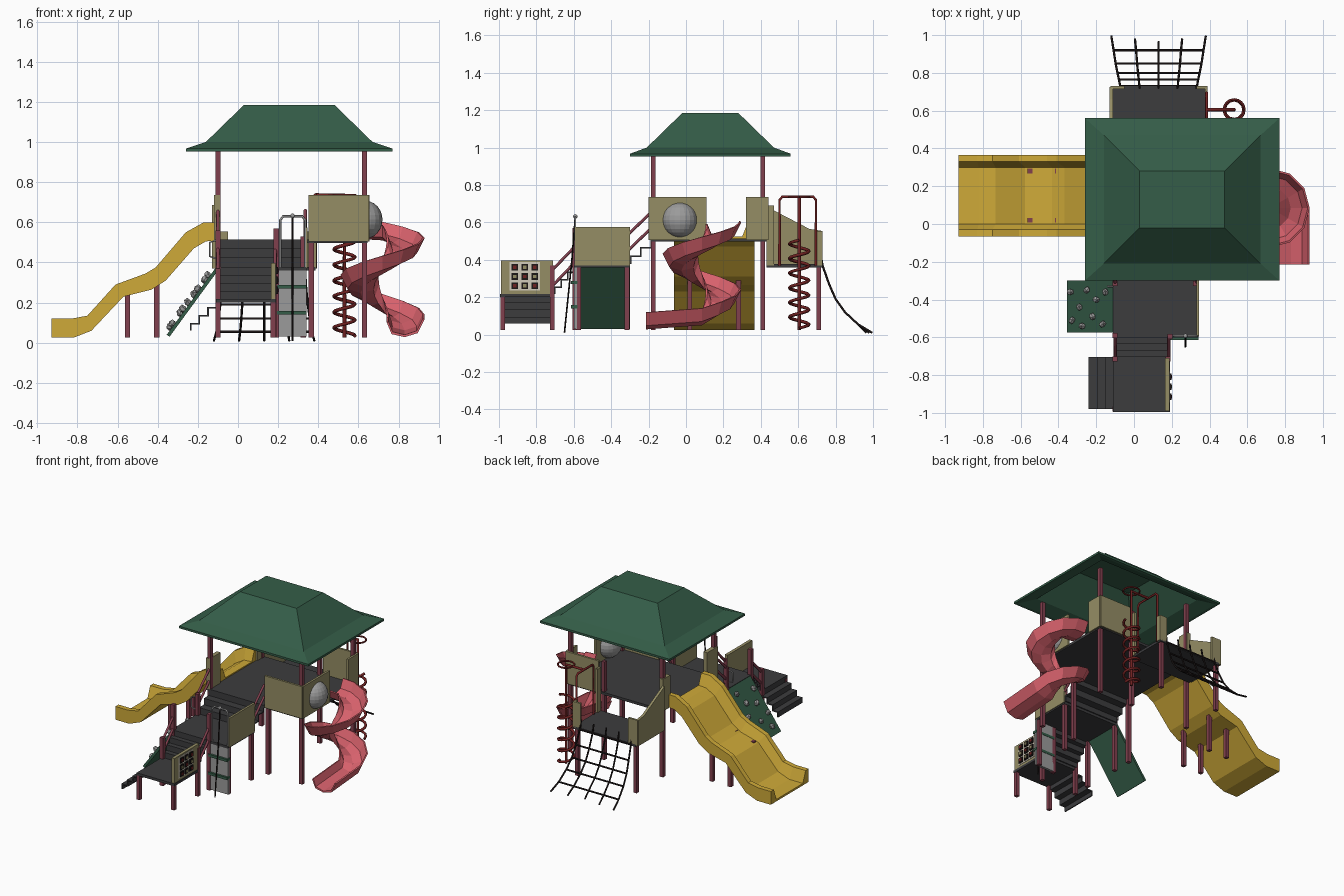
import bpy, bmesh, math
from math import sin, cos, pi, radians
from mathutils import Vector

if "Cube" in bpy.data.objects:
    bpy.data.objects.remove(bpy.data.objects["Cube"])

def mat(name, *rgb):
    m = bpy.data.materials.new(name)
    m.diffuse_color = (*rgb, 1)
    m.use_nodes = True
    m.node_tree.nodes["Principled BSDF"].inputs["Base Color"].default_value = m.diffuse_color
    return m

GREEN = mat("green", .035, .11, .065)
DARK = mat("dark_grey", .045, .045, .048)
TAN = mat("tan", .30, .27, .13)
POST = mat("maroon", .22, .05, .075)
YELLOW = mat("yellow", .62, .40, .04)
PINK = mat("pink", .68, .12, .15)
RED = mat("dark_red", .16, .015, .015)
BLACK = mat("black", .012, .008, .008)
GREY = mat("grey", .33, .33, .33)
WHITE = mat("off_white", .65, .6, .5)

def obj(name, mesh, m):
    o = bpy.data.objects.new(name, mesh)
    bpy.context.collection.objects.link(o)
    mesh.materials.clear()
    mesh.materials.append(m)
    return o

def loft(name, rings, m):
    """Skin closed rings of points and cap both ends."""
    bm = bmesh.new()
    vs = [[bm.verts.new(p) for p in r] for r in rings]
    n = len(vs[0])
    for a, b in zip(vs, vs[1:]):
        for i in range(n):
            bm.faces.new((a[i], a[(i + 1) % n], b[(i + 1) % n], b[i]))
    bm.faces.new(vs[0])
    bm.faces.new(vs[-1][::-1])
    bmesh.ops.recalc_face_normals(bm, faces=bm.faces)
    me = bpy.data.meshes.new(name)
    bm.to_mesh(me)
    bm.free()
    return obj(name, me, m)

def rect(x0, x1, y0, y1, z):
    return [(x0, y0, z), (x1, y0, z), (x1, y1, z), (x0, y1, z)]

def box(name, x0, x1, y0, y1, z0, z1, m):
    return loft(name, [rect(x0, x1, y0, y1, z0), rect(x0, x1, y0, y1, z1)], m)

def tube(name, paths, r, m, res=1):
    """Round bars along one or more polylines."""
    cu = bpy.data.curves.new(name, 'CURVE')
    cu.dimensions, cu.bevel_depth, cu.bevel_resolution, cu.use_fill_caps = '3D', r, res, True
    for pts in paths:
        s = cu.splines.new('POLY')
        s.points.add(len(pts) - 1)
        for sp, p in zip(s.points, pts):
            sp.co = (*p, 1)
    tmp = bpy.data.objects.new(name + "_curve", cu)
    bpy.context.collection.objects.link(tmp)
    bpy.context.view_layer.update()
    me = bpy.data.meshes.new_from_object(tmp.evaluated_get(bpy.context.evaluated_depsgraph_get()))
    bpy.data.objects.remove(tmp)
    return obj(name, me, m)

def post(name, x, y, z1, z0=.025, w=.013):
    return box(name, x - w, x + w, y - w, y + w, z0, z1, POST)

def stairs(name, axis, a0, a1, b0, b1, z0, z1, n):
    """n thin treads with risers, climbing along axis from a0 to a1."""
    run, rise, t = (a1 - a0) / n, (z1 - z0) / (n + 1), .008
    for i in range(n + 1):
        a, z = a0 + i * run, z0 + i * rise
        parts = [("riser", a, a + t, z, z + rise)]
        if i < n:
            parts.append(("tread", a, a + run + t, z + rise - t, z + rise))
        for kind, p, q, u, v in parts:
            span = (b0, b1, p, q) if axis == 'y' else (p, q, b0, b1)
            box(f"{name}_{kind}_{i}", *span, u, v, DARK)

# Roof: hollow two-pitch hip shell
loft("roof", [rect(.045, .465, -.005, .265, 1.17), rect(-.15, .66, -.20, .46, .985),
              rect(-.24, .75, -.28, .54, .952), rect(-.26, .77, -.30, .56, .952),
              rect(-.26, .77, -.30, .56, .967), rect(-.16, .67, -.21, .47, 1.0),
              rect(.03, .48, -.02, .28, 1.185)], GREEN)

# Decks
box("main_deck", -.11, .645, -.19, .43, .497, .515, DARK)
box("middle_deck", -.11, .34, -.60, -.30, .36, .378, DARK)
box("lower_deck", -.11, .19, -.995, -.705, .20, .218, DARK)
box("back_deck", -.11, .385, .43, .73, .36, .378, DARK)

# Posts
for x in (-.10, .63):
    for y in (-.175, .41):
        post("roof_post", x, y, .955)
for x, y, z in [(.365, -.175, .51), (.365, .41, .73), (-.10, .71, .37), (.365, .71, .37),
                (-.10, -.315, .53), (.325, -.315, .53), (-.10, -.59, .56), (.325, -.575, .37),
                (.19, -.595, .57), (-.10, -.715, .37), (.18, -.715, .37),
                (-.10, -.98, .20), (.175, -.98, .20)]:
    post("deck_post", x, y, z)

# Stairs and their sloping handrails
stairs("upper_stair", 'y', -.30, -.19, -.10, .335, .378, .515, 2)
stairs("middle_stair", 'y', -.705, -.60, -.10, .175, .218, .378, 3)
stairs("lower_stair", 'x', -.24, -.11, -.98, -.705, .06, .218, 3)
for xs, y0, y1, z in [((-.10, .335), -.31, -.18, .45), ((-.10, .185), -.715, -.595, .26)]:
    tube("handrails", [[(x, y0, z + d), (x, y1, z + d + .125)] for x in xs for d in (0, .085)],
         .009, POST)

# Tan barrier panels
for name, *d in [("front_panel", .35, .65, -.20, -.185, .505, .735),
                 ("window_panel", .64, .655, -.19, .11, .505, .735),
                 ("right_back_panel", .64, .655, .32, .43, .505, .735),
                 ("rear_panel", .39, .65, .425, .44, .505, .735),
                 ("slide_panel_front", -.12, -.09, -.19, -.07, .505, .735),
                 ("slide_panel_back", -.12, -.09, .35, .43, .505, .735),
                 ("middle_panel", .33, .345, -.595, -.30, .37, .575),
                 ("game_panel", .165, .187, -.99, -.71, .215, .397),
                 ("back_corner_left", -.125, -.05, .715, .73, .37, .555),
                 ("back_corner_right", .33, .39, .715, .73, .37, .555),
                 ("back_side_right", .375, .39, .69, .73, .37, .555),
                 ("back_side_inner", .375, .39, .43, .47, .37, .69)]:
    box(name, *d, TAN)
loft("sloped_panel", [[(x, y, z) for y, z in
     [(.43, .37), (.725, .37), (.725, .555), (.66, .565), (.43, .685)]] for x in (-.13, -.112)], TAN)

# Bubble window
bpy.ops.mesh.primitive_uv_sphere_add(segments=20, ring_count=12, radius=.094, location=(.635, -.033, .613))
bubble = bpy.context.object
bubble.name = "bubble_window"
bubble.scale.x = .9
bubble.data.materials.append(GREY)

# Three by three game
box("game_plate", .186, .190, -.945, -.78, .235, .388, WHITE)
for i in range(3):
    for j in range(3):
        y, z = -.915 + i * .053, .262 + j * .049
        box("game_block", .188, .198, y - .018, y + .018, z - .018, z + .018, BLACK)
        box("game_mark", .197, .201, y - .009, y + .009, z - .009, z + .009, TAN if (i + j) % 2 else RED)

# Wave slide: (bottom x, bottom z, rim x, rim z) stations
stations = [(-.93, .025, -.93, .12), (-.82, .025, -.83, .12), (-.73, .06, -.75, .135),
            (-.57, .23, -.61, .29), (-.43, .265, -.46, .345), (-.36, .31, -.41, .375),
            (-.22, .47, -.26, .55), (-.16, .505, -.17, .60), (-.10, .51, -.10, .60)]
section = [(-.065, 0), (-.065, 1), (-.03, 1), (.0, .15), (.30, .15), (.33, 1), (.365, 1), (.365, 0)]
loft("wave_slide", [[(bx + (tx - bx) * h, y, bz + (tz - bz) * h) for y, h in section]
                    for bx, bz, tx, tz in stations], YELLOW)
for x, z in ((-.55, .25), (-.405, .29)):
    for y in (.02, .28):
        post("slide_leg", x, y, z)

# Spiral slide: trough swept around a vertical axis, with straight entry and exit
cx, cy = .72, .085
trough = [(.02, .075), (.045, .015), (.11, 0), (.175, .02), (.21, .09)]
trough += [(.20, .092), (.17, .032), (.11, .012), (.05, .027), (.03, .077)]
frames = [((.635, cy), (0, 1), .515)]
for k in range(16):
    a = radians(90 - 30 * k)
    frames.append(((cx, cy), (cos(a), sin(a)), .51 - .46 * (k / 15) ** 1.1))
frames.append(((cx, -.215), (1, 0), .028))
loft("spiral_slide", [[(p[0] + n[0] * r, p[1] + n[1] * r, z + h) for r, h in trough]
                      for p, n, z in frames], PINK)

# Corkscrew climber with arch
sx, sy = .53, .605
tube("corkscrew", [[(sx + .052 * cos(t * pi / 6), sy + .052 * sin(t * pi / 6), .035 + .47 * t / 72)
                    for t in range(73)]], .009, RED)
tube("corkscrew_pole", [[(sx, sy, .025), (sx, sy, .735), (.385, sy, .735)]], .010, RED)
tube("corkscrew_arch", [[(.385, .50, .37), (.385, .50, .72), (.385, .515, .737), (.385, .68, .737),
                         (.385, .695, .72), (.385, .695, .37)]], .008, RED)
tube("corkscrew_ring", [[(sx + .055 * cos(t * pi / 8), sy + .055 * sin(t * pi / 8), .735)
                         for t in range(17)]], .006, RED)

# Cargo net flaring toward the ground
prof = [(.72, .43), (.73, .37), (.765, .27), (.80, .19), (.85, .12), (.92, .055), (.995, .010)]
def net(u, i):
    y, z = prof[i]
    half = .20 + .05 * (i / 6) ** 1.5
    return (.13 + u * half, y - (1 - abs(u)) * .03 * max(0, i - 5), z)
us = (-1, -.5, 0, .5, 1)
tube("net_ropes", [[net(u, i) for i in range(7)] for u in us], .006, BLACK)
tube("net_rungs", [[net(u, i) for u in us] for i in range(1, 6)], .006, BLACK)

# Rock wall with holds and a grab handle
lo, hi = Vector((-.355, 0, .04)), Vector((-.11, 0, .375))
loft("rock_wall", [[(p.x + dx, y, p.z + dz) for p, dx, dz in
     [(lo, 0, 0), (hi, 0, 0), (hi, .014, -.010), (lo, .014, -.010)]] for y in (-.575, -.30)], GREEN)
for i, (t, y) in enumerate([(.1, -.36), (.14, -.51), (.3, -.44), (.36, -.54), (.46, -.35),
                            (.58, -.49), (.66, -.40), (.8, -.53), (.86, -.36)]):
    p = lo.lerp(hi, t)
    bpy.ops.mesh.primitive_ico_sphere_add(subdivisions=1, radius=.024, location=(p.x - .008, y, p.z + .008),
                                          rotation=(0, -radians(54), i))
    bpy.context.object.name = f"rock_hold_{i}"
    bpy.context.object.scale = (1, .75, .8)
    bpy.context.object.data.materials.append(GREY)
tube("rock_wall_handle", [[(-.11, -.33, .42), (-.14, -.33, .43), (-.14, -.33, .50), (-.11, -.33, .51)]],
     .005, GREY)

# Front climbing board with bands, arch and rope
box("climb_board", .195, .34, -.600, -.582, .03, .37, GREY)
for z in (.14, .27):
    box("climb_band", .19, .342, -.615, -.580, z, z + .018, GREEN)
tube("climb_arch", [[(.21, -.592, .37), (.21, -.592, .61), (.225, -.592, .63), (.32, -.592, .63),
                     (.335, -.592, .61), (.335, -.592, .37)]], .006, GREY)
tube("climb_rope", [[(.272, -.592, .63), (.272, -.61, .40), (.272, -.65, .01)]], .005, BLACK)
bpy.ops.mesh.primitive_uv_sphere_add(segments=10, ring_count=6, radius=.012, location=(.272, -.592, .632))
bpy.context.object.name = "rope_knob"
bpy.context.object.data.materials.append(GREY)
